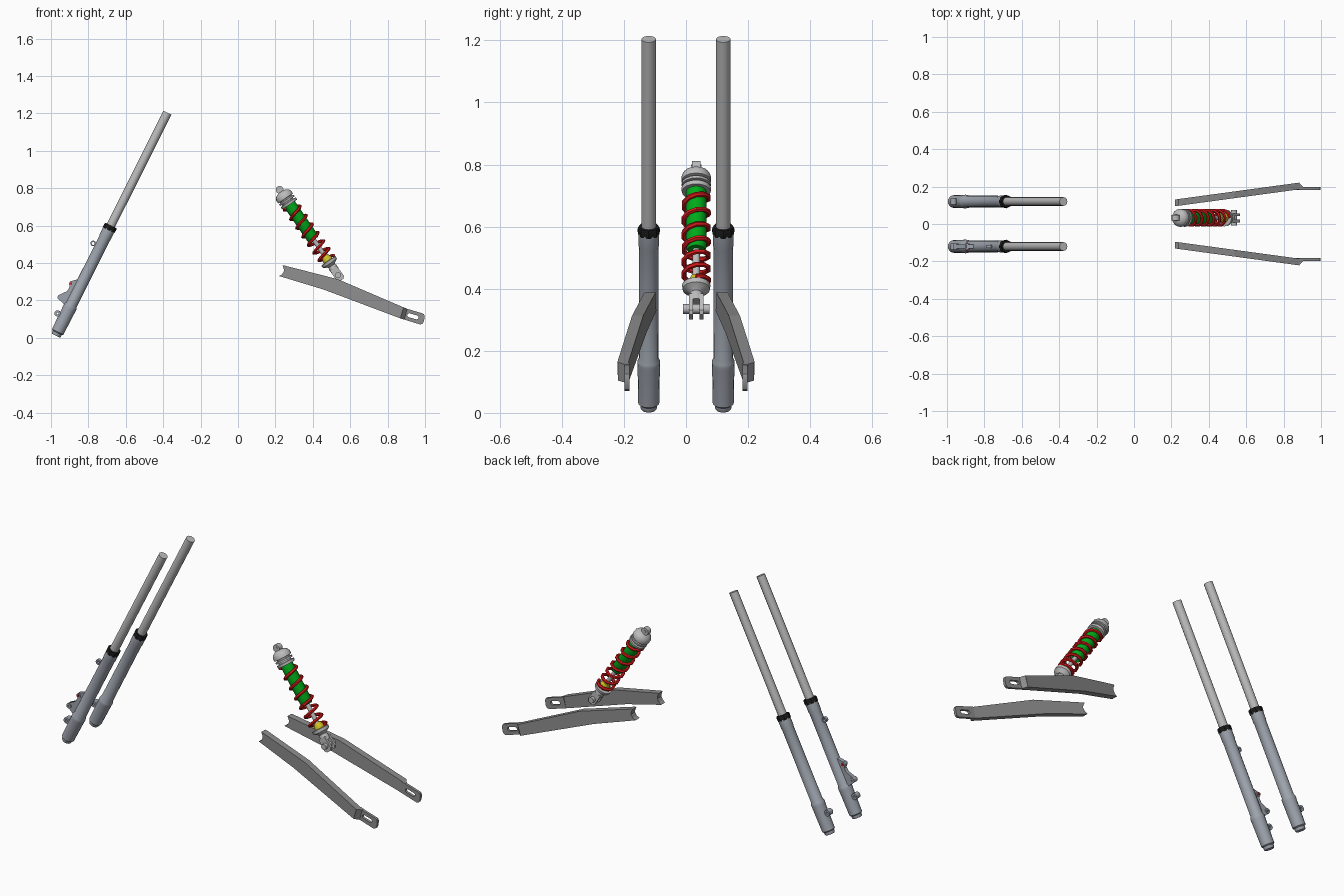
import bpy, bmesh, math
from mathutils import Matrix, Vector

if "Cube" in bpy.data.objects:
    bpy.data.objects.remove(bpy.data.objects["Cube"])

T, R = Matrix.Translation, Matrix.Rotation
FLAT = R(math.pi / 2, 4, 'X')          # drawing plane XY -> XZ


def material(name, rgb):
    m = bpy.data.materials.new(name)
    m.diffuse_color = (*rgb, 1)
    m.use_nodes = True
    m.node_tree.nodes["Principled BSDF"].inputs["Base Color"].default_value = m.diffuse_color
    return m


BLUE = material("leg_grey", (0.34, 0.37, 0.42))
STEEL = material("steel", (0.5, 0.5, 0.5))
BLACK = material("black", (0.01, 0.01, 0.01))
RED = material("red", (0.7, 0.01, 0.01))
GREEN = material("green", (0.0, 0.4, 0.01))
YELLOW = material("yellow", (0.65, 0.55, 0.02))
DARK = material("arm_grey", (0.27, 0.27, 0.27))


def finish(name, bm, mat, matrix=Matrix(), smooth=True):
    bmesh.ops.transform(bm, matrix=matrix, verts=bm.verts)
    bmesh.ops.remove_doubles(bm, verts=bm.verts, dist=1e-5)
    bmesh.ops.recalc_face_normals(bm, faces=bm.faces)
    me = bpy.data.meshes.new(name)
    bm.to_mesh(me)
    bm.free()
    ob = bpy.data.objects.new(name, me)
    bpy.context.collection.objects.link(ob)
    if mat:
        me.materials.append(mat)
    if smooth:
        bpy.ops.object.select_all(action='DESELECT')
        ob.select_set(True)
        bpy.context.view_layer.objects.active = ob
        bpy.ops.object.shade_smooth_by_angle(angle=math.radians(35))
    return ob


def lathe(name, profile, matrix, mat, n=16):
    """Revolve (radius, height) points around local z."""
    bm = bmesh.new()
    vs = [bm.verts.new((r, 0, h)) for r, h in profile]
    es = [bm.edges.new(p) for p in zip(vs, vs[1:])]
    bmesh.ops.spin(bm, geom=vs + es, axis=(0, 0, 1), cent=(0, 0, 0),
                   angle=2 * math.pi, steps=n, use_duplicate=False)
    return finish(name, bm, mat, matrix)


def rod(name, r, a, b, matrix, mat, n=16):
    return lathe(name, [(0, a), (r, a), (r, b), (0, b)], matrix, mat, n)


def ring(name, ri, ro, w, matrix, mat, n=14):
    """Ring whose hole runs along local y."""
    return lathe(name, [(ri, -w), (ro, -w), (ro, w), (ri, w), (ri, -w)], matrix @ FLAT, mat, n)


def from_curve(name, loops, mat, matrix, cyclic=True, **settings):
    cu = bpy.data.curves.new(name, 'CURVE')
    for key, val in settings.items():
        setattr(cu, key, val)
    for pts in loops:
        sp = cu.splines.new('POLY')
        sp.points.add(len(pts) - 1)
        for p, co in zip(sp.points, pts):
            p.co = (*co, 0, 1) if len(co) == 2 else (*co, 1)
        sp.use_cyclic_u = cyclic
    tmp = bpy.data.objects.new("tmp", cu)
    bpy.context.collection.objects.link(tmp)
    bpy.context.view_layer.update()
    me = bpy.data.meshes.new_from_object(tmp.evaluated_get(bpy.context.evaluated_depsgraph_get()))
    bpy.data.objects.remove(tmp)
    bm = bmesh.new()
    bm.from_mesh(me)
    bpy.data.meshes.remove(me)
    return finish(name, bm, mat, matrix)


def plate(name, loops, half, matrix, mat):
    """Flat plate in local XZ; second loop cuts a hole."""
    return from_curve(name, loops, mat, matrix @ FLAT, dimensions='2D', fill_mode='BOTH', extrude=half)


# ---- Front fork: two telescopic legs ----
TILT = R(math.radians(26.6), 4, 'Y')
for side, tag in ((-1, "right"), (1, "left")):
    M = T((-0.974, side * 0.12, 0.012)) @ TILT
    lathe("fork_slider_" + tag, [(0, 0), (.024, 0), (.027, .006), (.027, .016), (.034, .022), (.036, .155),
          (.037, .165), (.036, .175), (.0315, .185), (.031, .58), (.033, .59), (.033, .635), (0, .635)], M, BLUE)
    lathe("dust_seal_" + tag, [(0, .63), (.035, .63), (.036, .65), (.033, .658), (0, .658)], M, BLACK, 8)
    rod("fork_tube_" + tag, .0235, .64, 1.333, M, STEEL, 12)
    # axle clamp lug near the foot
    L = M @ T((-.045, 0, .11))
    ring("lower_lug_" + tag, .006, .017, .016, L, BLUE)
    plate("lower_lug_web_" + tag, [[(.015, -.035), (.03, -.035), (.03, .035), (.015, .03)]], .012, L, BLUE)
    if side < 0:
        # brake mount and hose guide on one leg only
        plate("brake_bracket", [[(-.02, .165), (-.072, .18), (-.081, .19), (-.08, .205), (-.052, .24),
              (-.05, .265), (-.062, .28), (-.06, .295), (-.02, .33)]], .011, M, BLUE)
        ring("brake_boss_lower", .005, .014, .016, M @ T((-.071, 0, .193)), BLUE)
        ring("brake_boss_upper", .005, .012, .016, M @ T((-.05, 0, .285)), BLUE)
        rod("brake_bolt", .007, -.021, .021, M @ T((-.052, 0, .285)) @ FLAT, RED, 8)
        ring("hose_guide", .008, .015, .008, M @ T((-.042, 0, .53)), BLUE)


# ---- Swing arm: two mirrored tapered beams with slotted ends ----
def slab(name, outline, inner, outer, side):
    bm = bmesh.new()
    a = [bm.verts.new((x, side * inner(x), z)) for x, z in outline]
    b = [bm.verts.new((x, side * outer(x), z)) for x, z in outline]
    bm.faces.new(a)
    bm.faces.new(b)
    for i in range(len(a)):
        j = (i + 1) % len(a)
        bm.faces.new((a[i], a[j], b[j], b[i]))
    return finish(name, bm, DARK, smooth=False)


notch = [(.22, .33), (.236, .34), (.246, .357), (.244, .372), (.237, .388)]
beam = notch + [(.25, .386), (.535, .313), (.885, .163), (.868, .104), (.455, .259)]
wedge = [(.885, .163), (.905, .156), (.89, .098), (.868, .104)]
end = [(.868, .104), (.885, .161), (.985, .131), (.994, .126), (.998, .115),
       (.995, .09), (.988, .076), (.975, .071)]
slot = []
for k in range(12):
    ang = 2 * math.pi * (k + .5) / 12
    px = math.cos(ang) * .011 + (.02 if math.cos(ang) > 0 else -.02)
    pz = math.sin(ang) * .011
    slot.append((.935 + px * .96 + pz * .28, .115 - px * .28 + pz * .96))
base = lambda x: .095 + (x - .22) * .136
for side, tag in ((-1, "right"), (1, "left")):
    slab("swing_arm_" + tag, beam, base, lambda x: base(x) + .036, side)
    slab("arm_end_wedge_" + tag, wedge, lambda x: .183,
         lambda x: .219 if x < .887 and x != .89 else .197, side)
    plate("axle_plate_" + tag, [end, slot], .0075, T((0, side * .19, 0)), DARK)

# ---- Rear shock absorber ----
S = T((.535, .033, .335)) @ R(math.radians(-34.4), 4, 'Y')
# lower clevis with cross pin
for s in (-1, 1):
    plate("clevis_cheek", [[(-.022, .045), (-.024, -.02), (-.014, -.032), (.014, -.032), (.024, -.02), (.022, .045)]],
          .007, S @ T((0, s * .017, 0)), STEEL)
rod("clevis_pin", .016, -.042, .042, S @ FLAT, STEEL, 12)
lathe("lower_spring_seat", [(0, .025), (.023, .025), (.024, .05), (.02, .06), (.026, .066), (.044, .076),
      (.046, .092), (.03, .094), (0, .094)], S, STEEL)
lathe("bump_stop", [(0, .09), (.026, .09), (.027, .105), (.018, .125), (0, .125)], S, YELLOW)
rod("piston_rod", .012, .09, .26, S, STEEL, 12)
lathe("damper_body", [(0, .23), (.028, .23), (.033, .24), (.033, .465), (0, .465)], S, GREEN)

# coil spring
turns, seg = 6.6, 10
coil = []
for i in range(int(turns * seg) + 1):
    u = i / (turns * seg)
    ang = 2 * math.pi * turns * u
    coil.append((.041 * math.cos(ang), .041 * math.sin(ang), .1 + .355 * (.75 * u + .25 * u ** 1.5)))
from_curve("coil_spring", [coil], RED, S, cyclic=False, dimensions='3D', bevel_depth=.0085,
           bevel_resolution=1, use_fill_caps=True)

# preload rings, cap and top eye
lathe("preload_collar", [(0, .457), (.046, .457), (.048, .462), (.048, .471), (.036, .473), (.036, .479),
      (.047, .48), (.047, .489), (.037, .49), (.037, .496), (.048, .498), (.048, .515),
      (.041, .528), (.026, .538), (.017, .54), (0, .54)], S, STEEL)
E = S @ T((0, 0, .553))
rod("top_eye_neck", .015, -.025, 0, E, STEEL, 12)
ring("top_eye", .009, .021, .014, E, STEEL)
rod("top_eye_bushing", .0095, -.017, .017, E @ FLAT, STEEL, 10)
